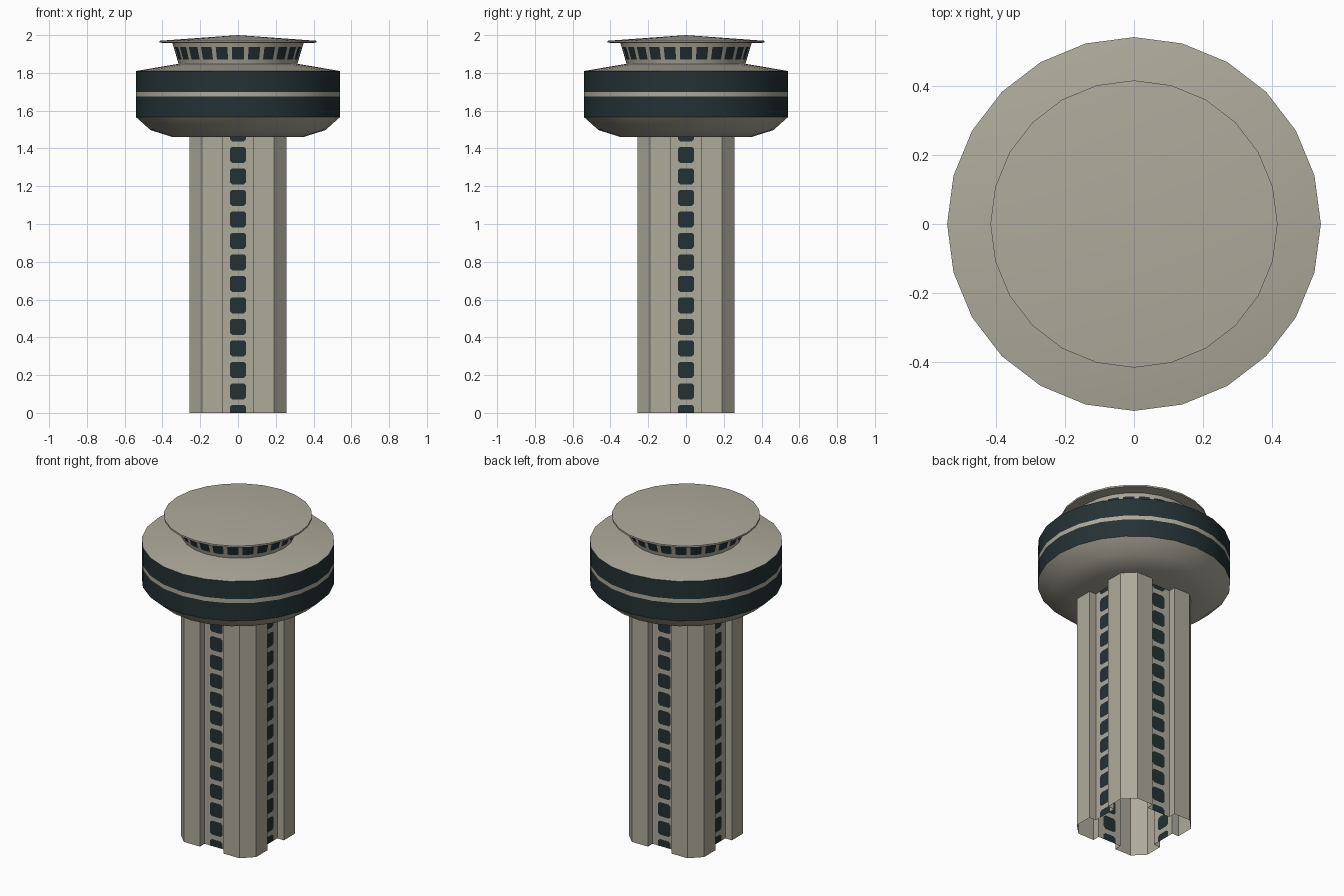
import bpy, bmesh, math
from mathutils import Matrix, Vector

if "Cube" in bpy.data.objects:
    bpy.data.objects.remove(bpy.data.objects["Cube"])


def material(name, rgb):
    m = bpy.data.materials.new(name)
    m.diffuse_color = (*rgb, 1)
    m.use_nodes = True
    m.node_tree.nodes["Principled BSDF"].inputs["Base Color"].default_value = m.diffuse_color
    return m


MATS = [material("warm_concrete", (0.42, 0.40, 0.33)),
        material("dark_glass", (0.018, 0.031, 0.034))]
SIDES = 24


def finish(bm, name):
    bmesh.ops.remove_doubles(bm, verts=bm.verts, dist=1e-5)
    me = bpy.data.meshes.new(name)
    bm.to_mesh(me)
    bm.free()
    for m in MATS:
        me.materials.append(m)
    ob = bpy.data.objects.new(name, me)
    bpy.context.collection.objects.link(ob)
    bpy.ops.object.select_all(action='DESELECT')
    ob.select_set(True)
    bpy.context.view_layer.objects.active = ob
    bpy.ops.object.shade_smooth_by_angle(angle=math.radians(30))
    return ob


def face(bm, pts, mat=0):
    f = bm.faces.new([bm.verts.new(p) for p in pts])
    f.material_index = mat


def lathe(name, profile, rule=lambda row, part: 0, splits=(0, 1)):
    """Turn a (radius, z) profile; splits divide every flat side."""
    bm = bmesh.new()
    corner = [Vector((math.cos(2 * math.pi * i / SIDES), math.sin(2 * math.pi * i / SIDES)))
              for i in range(SIDES + 1)]
    for i in range(SIDES):
        for part, (s, t) in enumerate(zip(splits, splits[1:])):
            a, b = corner[i].lerp(corner[i + 1], s), corner[i].lerp(corner[i + 1], t)
            for row, ((r0, z0), (r1, z1)) in enumerate(zip(profile, profile[1:])):
                pts = [(*(a * r0), z0), (*(b * r0), z0), (*(b * r1), z1), (*(a * r1), z1)]
                if r0 == 0:
                    pts.pop(1)
                if r1 == 0:
                    pts.pop(2)
                face(bm, pts, rule(row, part))
    return finish(bm, name)


# Shaft: four chamfered corner piers with recessed window strips, open below
PITCH, HALF, CUT = 0.1138, 0.043, 0.012
GAP, DEPTH, OUT, CH = 0.08, 0.212, 0.257, 0.19
TOP = 13 * PITCH + HALF
pier = [(GAP, -DEPTH), (GAP, -OUT), (CH, -OUT), (OUT, -CH), (OUT, -GAP), (DEPTH, -GAP)]

bm = bmesh.new()
for q in range(4):
    rot = Matrix.Rotation(q * math.pi / 2, 3, 'Z')

    def panel(pts, mat=0):
        face(bm, [rot @ Vector((x, -DEPTH, z)) for x, z in pts], mat)

    def rect(x0, x1, z0, z1):
        panel([(x0, z0), (x1, z0), (x1, z1), (x0, z1)])

    # pier walls
    for (ax, ay), (bx, by) in zip(pier, pier[1:]):
        face(bm, [rot @ Vector(p) for p in
                  [(ax, ay, 0), (bx, by, 0), (bx, by, TOP), (ax, ay, TOP)]])
    # margins beside the windows
    rect(-GAP, -HALF, 0, TOP)
    rect(HALF, GAP, 0, TOP)
    # windows with clipped corners
    for k in range(14):
        z0, z1, c = k * PITCH - HALF, k * PITCH + HALF, HALF - CUT
        if k == 0:
            low = [(-HALF, 0), (HALF, 0)]
        else:
            low = [(-HALF, z0 + CUT), (-c, z0), (c, z0), (HALF, z0 + CUT)]
            panel([(-HALF, z0), (-c, z0), (-HALF, z0 + CUT)])
            panel([(c, z0), (HALF, z0), (HALF, z0 + CUT)])
        panel(low + [(HALF, z1 - CUT), (c, z1), (-c, z1), (-HALF, z1 - CUT)], 1)
        panel([(HALF, z1 - CUT), (HALF, z1), (c, z1)])
        panel([(-HALF, z1 - CUT), (-c, z1), (-HALF, z1)])
        if k < 13:
            rect(-HALF, HALF, z1, z1 + PITCH - 2 * HALF)
finish(bm, "shaft")

# Observation pod with two glass bands
lathe("observation_pod",
      [(0, 1.46), (0.345, 1.46), (0.463, 1.497), (0.54, 1.566), (0.54, 1.675),
       (0.54, 1.70), (0.54, 1.81), (0.315, 1.848), (0, 1.848)],
      lambda row, part: 1 if row in (3, 5) else 0)

# Upper cabin flaring outwards, windows centred on its corners
lathe("upper_cabin",
      [(0.315, 1.848), (0.321, 1.87), (0.341, 1.938), (0.348, 1.958)],
      lambda row, part: 1 if row == 1 and part != 1 else 0,
      (0, 0.365, 0.635, 1))

# Shallow conical roof
lathe("roof", [(0, 1.957), (0.345, 1.957), (0.415, 1.96), (0.415, 1.97), (0, 2.0)])
